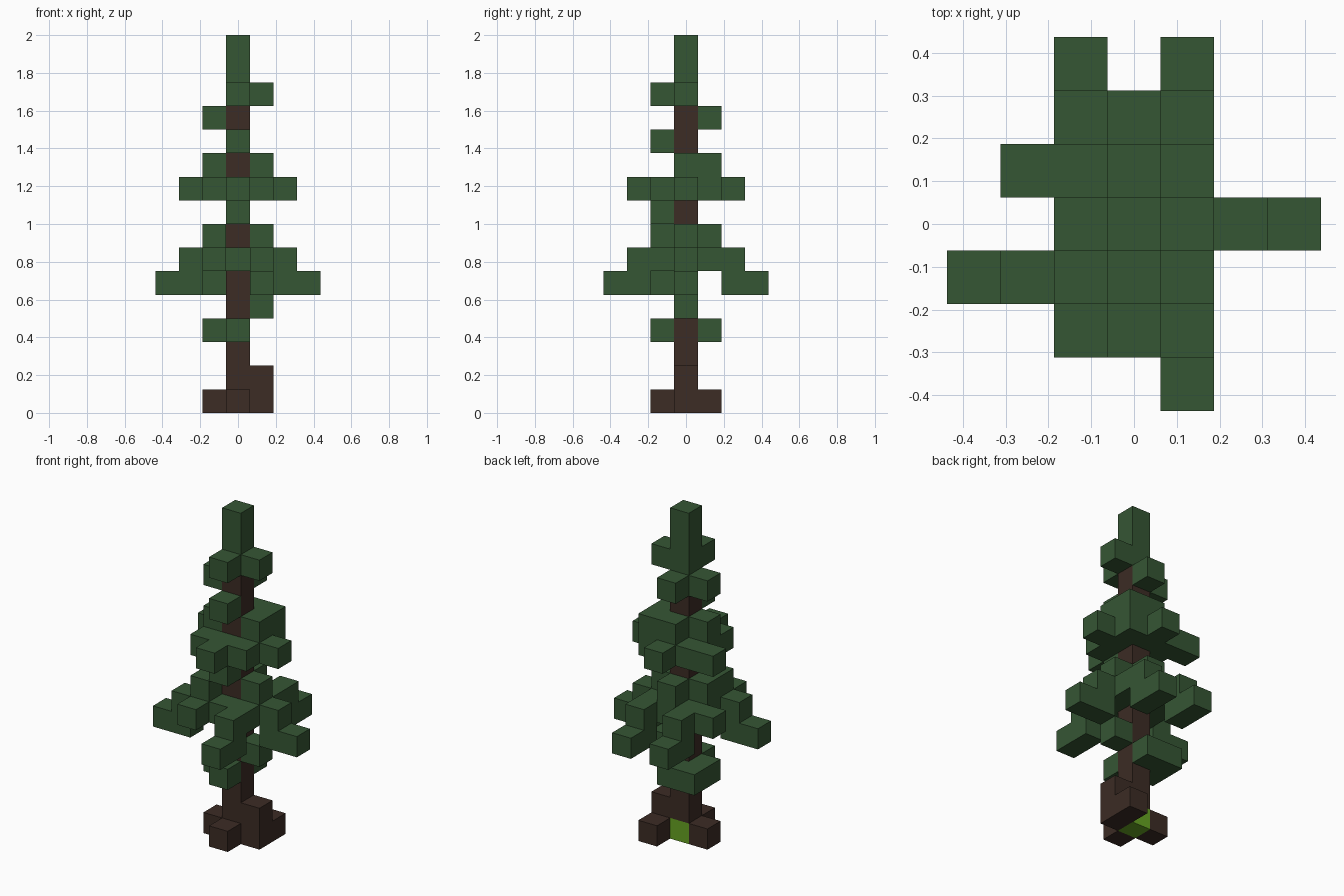
import bpy, bmesh
from mathutils import Vector

CELL = 0.125

cube = bpy.data.objects.get("Cube")
if cube:
    bpy.data.objects.remove(cube, do_unlink=True)


def material(name, rgb):
    mat = bpy.data.materials.new(name)
    mat.use_nodes = True
    color = (*rgb, 1)
    mat.diffuse_color = color
    bsdf = next(n for n in mat.node_tree.nodes if n.type == 'BSDF_PRINCIPLED')
    bsdf.inputs["Base Color"].default_value = color
    return mat


needle_green = material("needle_green", (.036, .093, .034))
bark_brown = material("bark_brown", (.045, .025, .018))
moss_green = material("moss_green", (.133, .366, .016))


def layer(level, *rows):
    """Cells of one layer; rows run from back to front around the trunk."""
    half = len(rows) // 2
    return {(col - half, half - row, level)
            for row, text in enumerate(rows)
            for col, mark in enumerate(text) if mark == "#"}


def column(low, high):
    return {(0, 0, level) for level in range(low, high)}


parts = {
    # Base and trunk
    "moss_core": (moss_green, column(0, 1)),
    "trunk": (bark_brown, column(1, 13)),
    "roots": (bark_brown,
              layer(0, "..#", "#.#", ".#.") | layer(1, "...", "..#", "...")),
    # Small twigs under the wide tier
    "low_twigs": (needle_green,
                  layer(3, "##.", "#..", ".#.") | layer(4, "...", "..#", "...")),
    # Wide lower tier: drooping tips, ring and upper tufts
    "lower_tips": (needle_green, layer(5,
                   "..#.#..",
                   "..#.#..",
                   ".......",
                   ".....##",
                   "##.....",
                   "....#..",
                   "....#..")),
    "lower_ring": (needle_green, layer(6,
                   ".#.#.",
                   "####.",
                   ".#.##",
                   "####.",
                   ".#.#.")),
    "lower_tufts": (needle_green,
                    layer(7, ".#.", "#.#", "#..") | layer(8, "...", "...", ".#.")),
    # Narrower upper tier
    "upper_ring": (needle_green, layer(9,
                   "..#..",
                   "####.",
                   ".#.##",
                   ".###.",
                   "..#..")),
    "upper_tufts": (needle_green,
                    layer(10, ".##", "#.#", "...") | layer(11, "...", "...", ".#.")),
    # Top
    "high_twigs": (needle_green,
                   layer(12, ".#.", "#..", "...") | layer(13, "...", "..#", ".#.")),
    "crown": (needle_green, column(13, 16)),
}

occupied = set().union(*(cells for _, cells in parts.values()))
AXES = [Vector(a) for a in ((1, 0, 0), (0, 1, 0), (0, 0, 1))]


def build(name, mat, cells):
    """Blocky part that keeps only the faces open to the air."""
    bm = bmesh.new()
    for cell in sorted(cells):
        centre = Vector(cell) + AXES[2] / 2
        for i, axis in enumerate(AXES):
            for sign in (-1, 1):
                normal = axis * sign
                if tuple(int(c) for c in Vector(cell) + normal) in occupied:
                    continue
                u = AXES[(i + 1) % 3] / 2
                v = AXES[(i + 2) % 3] / 2 * sign
                mid = centre + normal / 2
                corners = (mid - u - v, mid + u - v, mid + u + v, mid - u + v)
                bm.faces.new([bm.verts.new(c * CELL) for c in corners])
    bmesh.ops.remove_doubles(bm, verts=bm.verts, dist=CELL / 100)
    mesh = bpy.data.meshes.new(name)
    bm.to_mesh(mesh)
    bm.free()
    mesh.materials.append(mat)
    bpy.context.scene.collection.objects.link(bpy.data.objects.new(name, mesh))


for part_name, (part_material, part_cells) in parts.items():
    build(part_name, part_material, part_cells)
